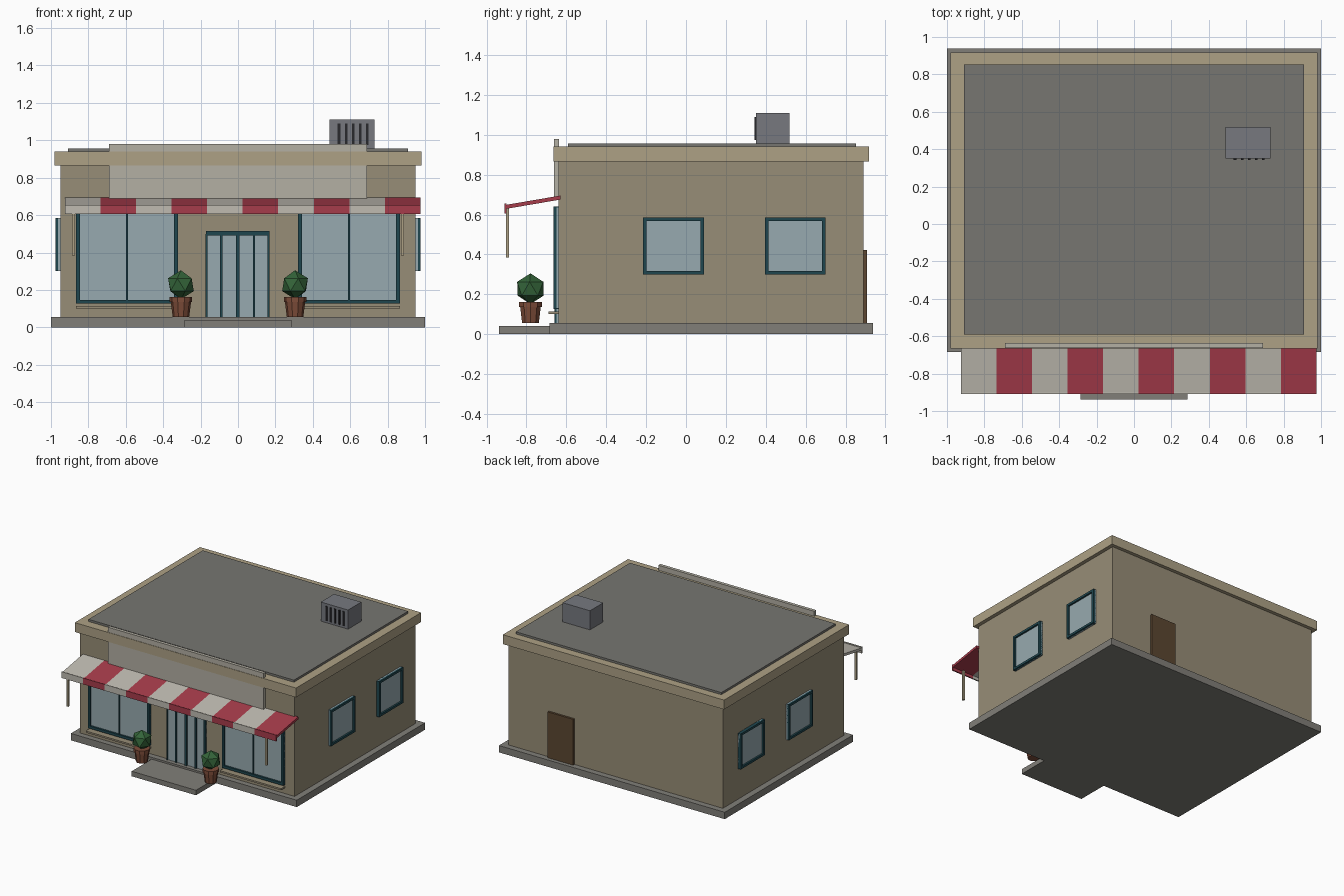
import bpy, math
from mathutils import Vector

if "Cube" in bpy.data.objects:
    bpy.data.objects.remove(bpy.data.objects["Cube"])


def material(name, r, g, b):
    m = bpy.data.materials.new(name)
    m.diffuse_color = tuple((c / 255) ** 2.2 for c in (r, g, b)) + (1,)
    m.use_nodes = True
    m.node_tree.nodes["Principled BSDF"].inputs["Base Color"].default_value = m.diffuse_color
    return m


WALL = material("wall", 150, 140, 118)
TRIM = material("trim", 172, 160, 132)
STONE = material("stone", 128, 126, 120)
ROOF = material("roof", 118, 117, 112)
SIGN = material("sign", 178, 174, 162)
TEAL = material("frame_teal", 36, 72, 80)
GLASS = material("glass", 150, 168, 174)
RED = material("awning_red", 165, 62, 76)
CREAM = material("awning_cream", 190, 186, 176)
BROWN = material("door_brown", 92, 72, 52)
METAL = material("metal", 118, 120, 126)
DARK = material("vent_dark", 45, 45, 48)
CLAY = material("clay", 125, 78, 60)
LEAF = material("leaf", 55, 100, 60)


def mesh(name, verts, faces, mat):
    me = bpy.data.meshes.new(name)
    me.from_pydata(verts, [], faces)
    me.materials.append(mat)
    ob = bpy.data.objects.new(name, me)
    bpy.context.collection.objects.link(ob)
    return ob


def prism(name, profile, x0, x1, mat):
    """Extrude a (y, z) outline, counter-clockwise seen from +x, along x."""
    n = len(profile)
    verts = [(x, y, z) for x in (x0, x1) for y, z in profile]
    faces = [tuple(range(n))[::-1], tuple(range(n, 2 * n))]
    faces += [(i, (i + 1) % n, n + (i + 1) % n, n + i) for i in range(n)]
    return mesh(name, verts, faces, mat)


def box(name, x, y, z, mat):
    return prism(name, [(y[0], z[0]), (y[1], z[0]), (y[1], z[1]), (y[0], z[1])], *x, mat)


# Building shell
box("foundation", (-1, 1), (-0.685, 0.938), (0, 0.055), STONE)
box("front_step", (-0.285, 0.285), (-0.938, -0.66), (0, 0.04), STONE)
box("walls", (-0.95, 0.95), (-0.64, 0.89), (0.055, 0.88), WALL)
box("cornice", (-0.98, 0.98), (-0.665, 0.918), (0.865, 0.94), TRIM)
box("roof_slab", (-0.91, 0.91), (-0.592, 0.853), (0.93, 0.957), ROOF)
box("sign_panel", (-0.69, 0.69), (-0.662, -0.636), (0.69, 0.98), SIGN)

# Striped awning with a hanging valance
for i in range(10):
    x = (-0.925 + 0.19 * i, -0.735 + 0.19 * i)
    mat = RED if i % 2 else CREAM
    prism("awning_stripe", [(-0.905, 0.628), (-0.63, 0.675), (-0.63, 0.695), (-0.905, 0.648)], *x, mat)
    box("awning_valance", x, (-0.91, -0.9), (0.605, 0.655), mat)

for s in (-1, 1):
    # Awning posts
    box("awning_post", (s * 0.88 - 0.008, s * 0.88 + 0.008), (-0.903, -0.887), (0.385, 0.635), TRIM)

    # Shop windows: glass, frame, mullion and sill
    a, b = sorted((s * 0.322, s * 0.865))
    m = (a + b) / 2
    box("shop_glass", (a, b), (-0.65, -0.635), (0.13, 0.635), GLASS)
    for x in ((a, a + 0.02), (b - 0.02, b)):
        box("shop_frame_side", x, (-0.665, -0.635), (0.127, 0.64), TEAL)
    for z in (0.127, 0.62):
        box("shop_frame_rail", (a, b), (-0.665, -0.635), (z, z + 0.02), TEAL)
    box("shop_mullion", (m - 0.005, m + 0.005), (-0.66, -0.635), (0.14, 0.63), TEAL)
    box("shop_sill", (a, b), (-0.69, -0.635), (0.1, 0.113), WALL)

    # Side windows
    x, xg = sorted((s * 0.94, s * 0.976)), sorted((s * 0.94, s * 0.962))
    for y in (-0.215, 0.395):
        e = y + 0.305
        box("side_glass", xg, (y, e), (0.3, 0.585), GLASS)
        for f in ((y, y + 0.018), (e - 0.018, e)):
            box("side_frame_jamb", x, f, (0.3, 0.585), TEAL)
        for z in (0.3, 0.567):
            box("side_frame_rail", x, (y, e), (z, z + 0.018), TEAL)

    # Potted bushes
    px, py = s * 0.305, -0.78
    rings = [(0.044, 0.055), (0.054, 0.135), (0.06, 0.135), (0.06, 0.162)]
    n = 10
    verts = [(px + r * math.cos(2 * math.pi * k / n), py + r * math.sin(2 * math.pi * k / n), z)
             for r, z in rings for k in range(n)]
    faces = [(j * n + k, j * n + (k + 1) % n, (j + 1) * n + (k + 1) % n, (j + 1) * n + k)
             for j in range(3) for k in range(n)]
    faces += [tuple(range(n))[::-1], tuple(range(3 * n, 4 * n))]
    mesh("plant_pot", verts, faces, CLAY)
    bpy.ops.mesh.primitive_ico_sphere_add(subdivisions=1, radius=0.077, location=(px, py, 0.228),
                                          rotation=(0, 0, 0.3 + 0.9 * s))
    bush = bpy.context.object
    bush.name = "bush"
    bush.data.materials.append(LEAF)

# Entrance doors
box("door_glass", (-0.172, 0.168), (-0.65, -0.635), (0.055, 0.5), GLASS)
box("door_header", (-0.172, 0.168), (-0.663, -0.635), (0.49, 0.515), TEAL)
for x, w in ((-0.168, 0.005), (-0.09, 0.006), (-0.002, 0.01), (0.085, 0.006), (0.163, 0.005)):
    box("door_bar", (x - w, x + w), (-0.66, -0.635), (0.055, 0.5), TEAL)

# Back door
box("back_door", (0.365, 0.59), (0.87, 0.907), (0.055, 0.422), BROWN)

# Rooftop vent unit with slats
box("vent_unit", (0.488, 0.73), (0.35, 0.518), (0.95, 1.11), METAL)
for i in range(5):
    x = 0.533 + 0.038 * i
    box("vent_slat", (x, x + 0.014), (0.343, 0.355), (0.975, 1.09), DARK)
